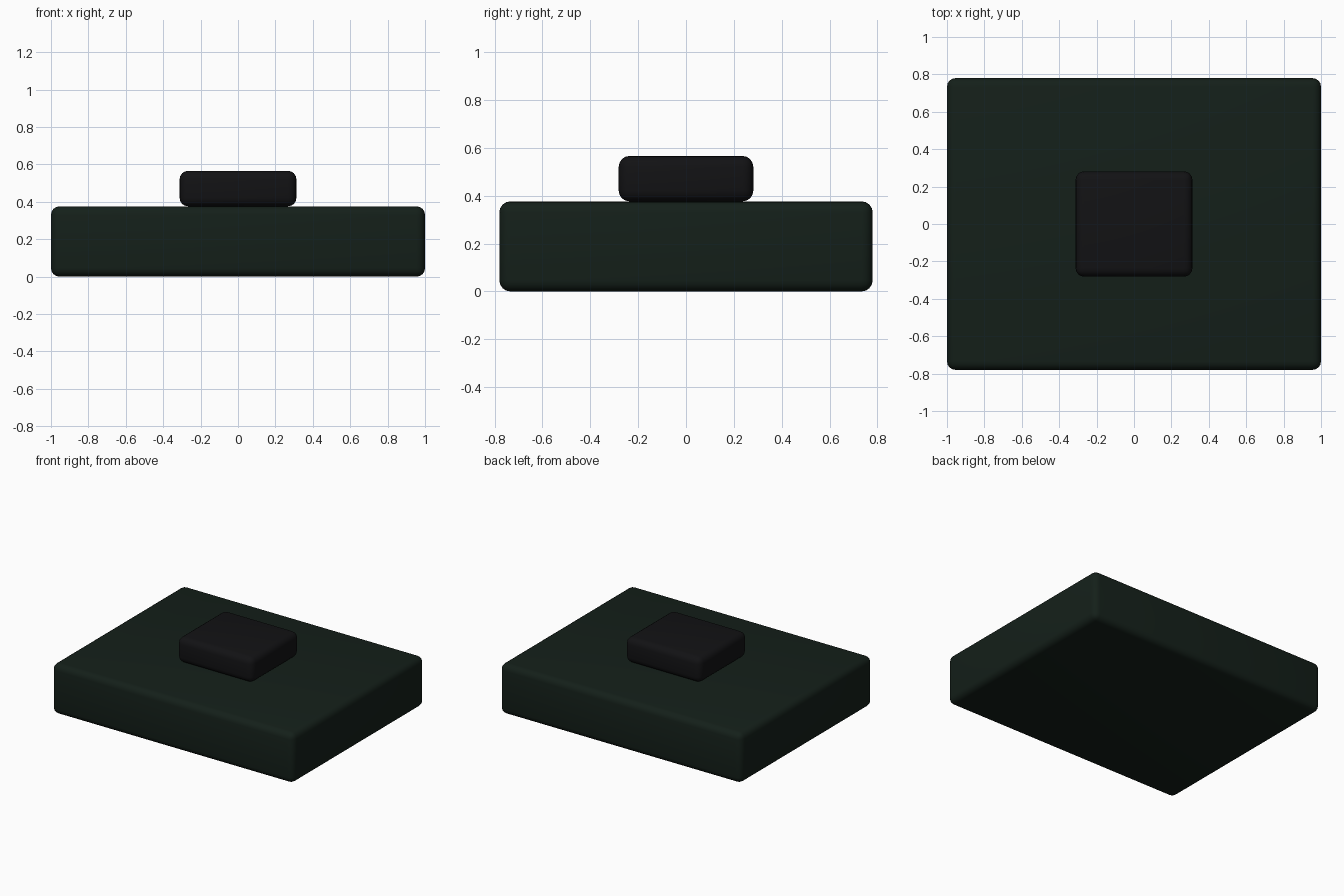
import bpy

if "Cube" in bpy.data.objects:
    bpy.data.objects.remove(bpy.data.objects["Cube"])


def material(name, rgb):
    m = bpy.data.materials.new(name)
    m.diffuse_color = (*rgb, 1)
    m.use_nodes = True
    m.node_tree.nodes["Principled BSDF"].inputs["Base Color"].default_value = m.diffuse_color
    return m


def rounded_box(name, size, z0, radius, mat):
    bpy.ops.mesh.primitive_cube_add(size=1, location=(0, 0, z0 + size[2] / 2))
    ob = bpy.context.object
    ob.name = name
    ob.scale = size
    bpy.ops.object.transform_apply(location=False, rotation=False, scale=True)
    bevel = ob.modifiers.new("rounded_edges", 'BEVEL')
    bevel.width = radius
    bevel.segments = 4
    bpy.ops.object.shade_smooth()
    ob.data.materials.append(mat)
    return ob


# Wide slab with softened edges
rounded_box("base_slab", (2.0, 1.56, 0.376), 0.0, 0.046,
            material("dark_green", (0.007, 0.014, 0.010)))

# Small block resting on the slab
rounded_box("top_block", (0.625, 0.563, 0.19), 0.376, 0.046,
            material("near_black", (0.006, 0.006, 0.007)))
